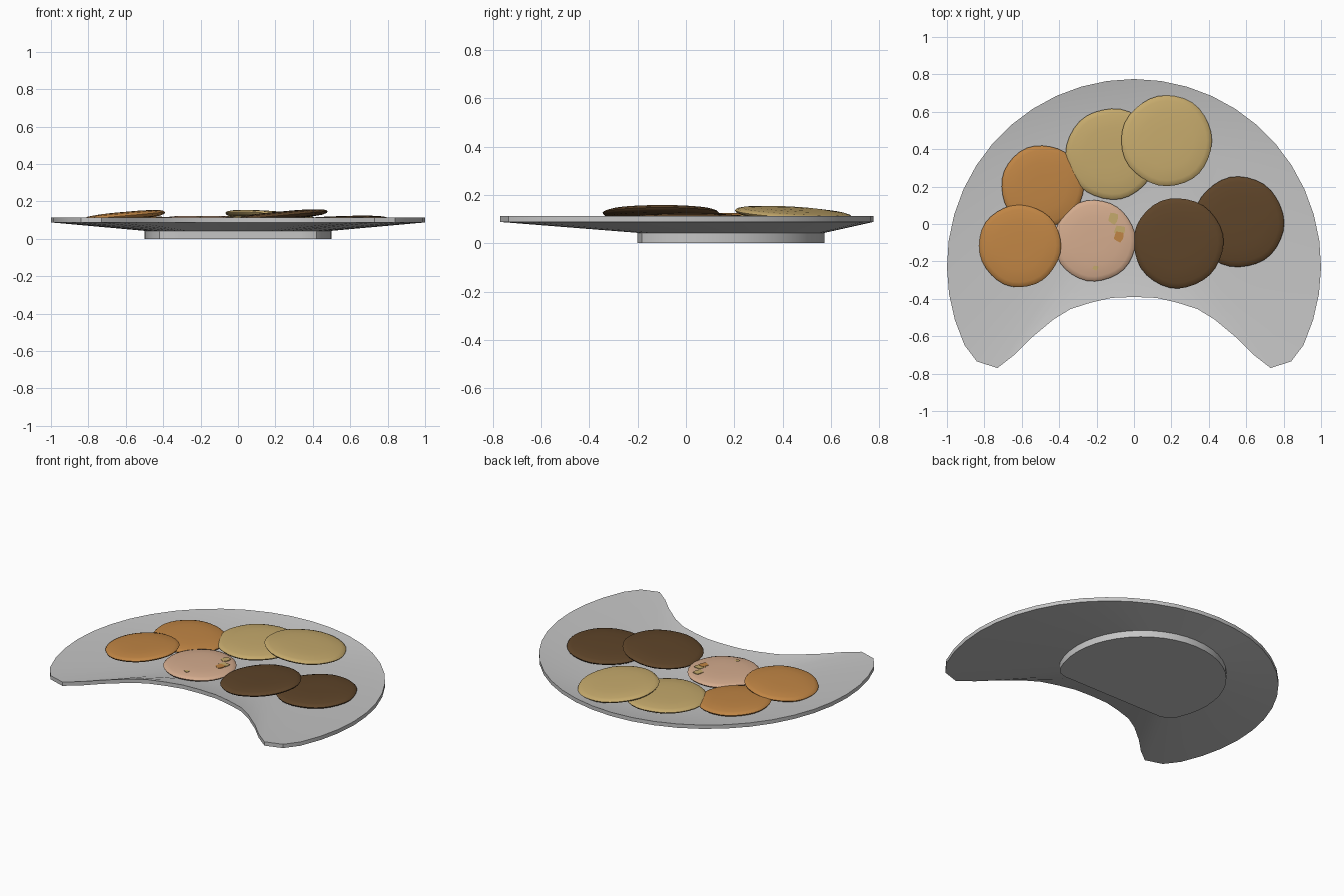
import bpy, bmesh, math, random
from mathutils import Matrix, Euler

if "Cube" in bpy.data.objects:
    bpy.data.objects.remove(bpy.data.objects["Cube"])

random.seed(4)


def material(name, rgb):
    m = bpy.data.materials.new(name)
    m.diffuse_color = (*rgb, 1)
    m.use_nodes = True
    m.node_tree.nodes["Principled BSDF"].inputs["Base Color"].default_value = m.diffuse_color
    return m


GREY = material("plate_grey", (0.56, 0.56, 0.56))
ORANGE = material("baked_orange", (0.53, 0.235, 0.058))
YELLOW = material("pale_yellow", (0.56, 0.40, 0.15))
DARK = material("dark_brown", (0.112, 0.058, 0.022))
PINK = material("pinkish_cream", (0.66, 0.41, 0.27))


def loft(name, rings, mat, matrix=None, angle=35):
    """Skin closed rings of equal length and cap both ends."""
    bm = bmesh.new()
    vs = [[bm.verts.new(p) for p in ring] for ring in rings]
    n = len(rings[0])
    for a, b in zip(vs, vs[1:]):
        for i in range(n):
            j = (i + 1) % n
            bm.faces.new((a[i], a[j], b[j], b[i]))
    bm.faces.new(vs[0][::-1])
    bm.faces.new(vs[-1])
    bmesh.ops.recalc_face_normals(bm, faces=bm.faces)
    me = bpy.data.meshes.new(name)
    bm.to_mesh(me)
    bm.free()
    me.materials.append(mat)
    ob = bpy.data.objects.new(name, me)
    bpy.context.collection.objects.link(ob)
    if matrix is not None:
        ob.matrix_world = matrix
    bpy.ops.object.select_all(action='DESELECT')
    bpy.context.view_layer.objects.active = ob
    ob.select_set(True)
    bpy.ops.object.shade_smooth_by_angle(angle=math.radians(angle))
    return ob


# Crescent outline: big outer arc, rounded horn tips, scooped front edge
arc = []
for i in range(29):
    a = math.radians(-25 + 230 * i / 28)
    arc.append((math.cos(a), -0.225 + math.sin(a)))
scoop = [(0.84, -0.735), (0.73, -0.77), (0.64, -0.70), (0.55, -0.61),
         (0.43, -0.51), (0.34, -0.455), (0.23, -0.42), (0.12, -0.395)]
scoop = [(-x, y) for x, y in scoop] + [(0, -0.39)] + scoop[::-1]

# Foot outline: half-size arc closed by a straight front
foot = [(x * 0.5, y * 0.5 + 0.185) for x, y in arc]
foot += [(x * 0.5, max(-0.2, y * 0.5 + 0.185) if abs(x) > 0.7 else -0.2) for x, y in scoop]
rim = arc + scoop


def at(outline, z):
    return [(x, y, z) for x, y in outline]


# Plate: foot, sloping underside, rim, shallow dish
loft("crescent_plate",
     [at(foot, 0), at(foot, 0.043), at(rim, 0.088), at(rim, 0.113), at(foot, 0.072)], GREY)

# Cookies: lens-shaped rounds, given by centre, radius and slope in x and y
PROFILE = [(0.3, -0.020), (0.6, -0.019), (0.88, -0.014), (0.98, -0.006), (1.0, 0.002),
           (0.97, 0.009), (0.88, 0.015), (0.6, 0.021), (0.3, 0.023)]


def pose(x, y, z, gx, gy):
    return Matrix.Translation((x, y, z)) @ Euler((math.atan(gy), -math.atan(gx), 0)).to_matrix().to_4x4()


def cookie(name, mat, x, y, z, r, gx=0, gy=0):
    n = 32
    p1, p2 = random.uniform(0, 6), random.uniform(0, 6)
    wob = [r * (1 + 0.008 * math.sin(3 * t + p1) + 0.006 * math.sin(7 * t + p2))
           for t in (math.tau * i / n for i in range(n))]
    rings = [[(w * s * math.cos(math.tau * i / n), w * s * math.sin(math.tau * i / n), h)
              for i, w in enumerate(wob)] for s, h in PROFILE]
    loft(name, rings, mat, pose(x, y, z, gx, gy), 60)


cookie("orange_cookie_back", ORANGE, -0.49, 0.20, 0.099, 0.22, -0.04, 0)
cookie("pink_cookie", PINK, -0.21, -0.09, 0.100, 0.217)
cookie("orange_cookie_front", ORANGE, -0.61, -0.117, 0.121, 0.22, 0.09, 0)
cookie("yellow_cookie_left", YELLOW, -0.12, 0.375, 0.098, 0.243, 0, 0.01)
cookie("yellow_cookie_right", YELLOW, 0.175, 0.445, 0.120, 0.243, -0.07, -0.06)
cookie("dark_cookie_right", DARK, 0.56, 0.01, 0.099, 0.242, 0.03, 0)
cookie("dark_cookie_front", DARK, 0.237, -0.102, 0.124, 0.241, 0.09, 0)


# Small baked spots on the pink cookie
def spot(name, mat, x, y, z, rx, ry):
    rings = [[(rx * math.cos(math.tau * i / 9) * (0.8 + 0.2 * (i % 2)),
               ry * math.sin(math.tau * i / 9) * (0.8 + 0.2 * (i % 2)), h)
              for i in range(9)] for h in (-0.002, 0.002)]
    loft(name, rings, mat, Matrix.Translation((x, y, z)))


spot("yellow_spot_upper", YELLOW, -0.11, 0.03, 0.1205, 0.03, 0.035)
spot("yellow_spot_middle", YELLOW, -0.075, -0.035, 0.1205, 0.035, 0.03)
spot("orange_spot", ORANGE, -0.08, -0.068, 0.1215, 0.03, 0.032)
spot("yellow_spot_lower", YELLOW, -0.205, -0.235, 0.1195, 0.018, 0.014)
